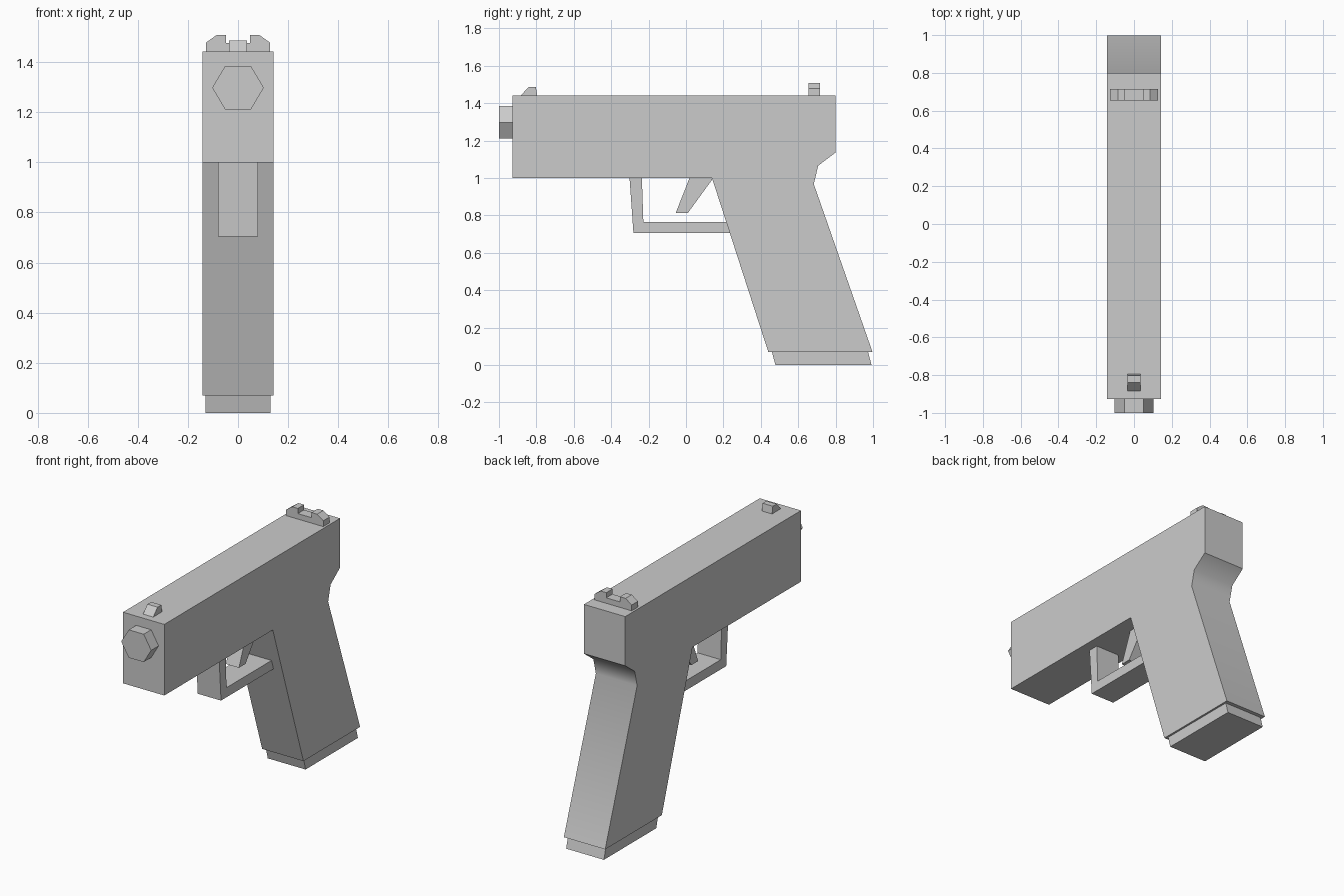
import bpy, bmesh, math

if "Cube" in bpy.data.objects:
    bpy.data.objects.remove(bpy.data.objects["Cube"])


def prism(name, profile, lo, hi, axis):
    """Extrude a 2D profile along x (profile = y,z) or y (profile = x,z)."""
    def place(a, b, d):
        return (d, a, b) if axis == 'x' else (a, d, b)
    bm = bmesh.new()
    near = [bm.verts.new(place(a, b, lo)) for a, b in profile]
    far = [bm.verts.new(place(a, b, hi)) for a, b in profile]
    caps = [bm.faces.new(near), bm.faces.new(far)]
    n = len(profile)
    for i in range(n):
        j = (i + 1) % n
        bm.faces.new((near[i], near[j], far[j], far[i]))
    bm.normal_update()
    bmesh.ops.recalc_face_normals(bm, faces=bm.faces[:])
    bm.normal_update()
    bmesh.ops.triangulate(bm, faces=caps)
    mesh = bpy.data.meshes.new(name)
    bm.to_mesh(mesh)
    bm.free()
    ob = bpy.data.objects.new(name, mesh)
    bpy.context.collection.objects.link(ob)
    return ob


def side(name, half_width, profile):
    return prism(name, profile, -half_width, half_width, 'x')


# Slide, frame and raked grip share one side profile
body = side("body", 0.142, [
    (-0.927, 1.0), (-0.927, 1.442), (0.80, 1.442), (0.80, 1.136),
    (0.707, 1.066), (0.683, 0.968), (0.997, 0.07), (0.44, 0.07), (0.139, 1.0)])

# Soft bend at the back of the grip, all other edges sharp
bpy.context.view_layer.objects.active = body
body.select_set(True)
bpy.ops.object.shade_smooth_by_angle(angle=math.radians(42))
body.select_set(False)

# Grip base plate
side("base_plate", 0.13, [(0.458, 0.075), (0.478, 0.0), (0.992, 0.0), (0.972, 0.075)])

# Trigger guard and trigger
side("trigger_guard", 0.08, [
    (-0.302, 1.003), (-0.281, 0.705), (0.25, 0.705), (0.25, 0.765),
    (-0.228, 0.765), (-0.236, 1.003)])
side("trigger", 0.045, [(0.02, 1.003), (-0.055, 0.813), (0.01, 0.813), (0.139, 0.99), (0.139, 1.003)])

# Six-sided muzzle
prism("muzzle", [(0.103 * math.cos(math.radians(60 * k)),
                  1.298 + 0.1 * math.sin(math.radians(60 * k))) for k in range(6)],
      -1.0, -0.92, 'y')

# Front sight
side("front_sight", 0.035, [(-0.885, 1.44), (-0.84, 1.487), (-0.803, 1.487), (-0.795, 1.44)])

# Notched rear sight, mirrored half profile
half = [(0.128, 1.44), (0.128, 1.478), (0.086, 1.508), (0.047, 1.508), (0.047, 1.476)]
prism("rear_sight", half + [(-x, z) for x, z in reversed(half)], 0.655, 0.716, 'y')
